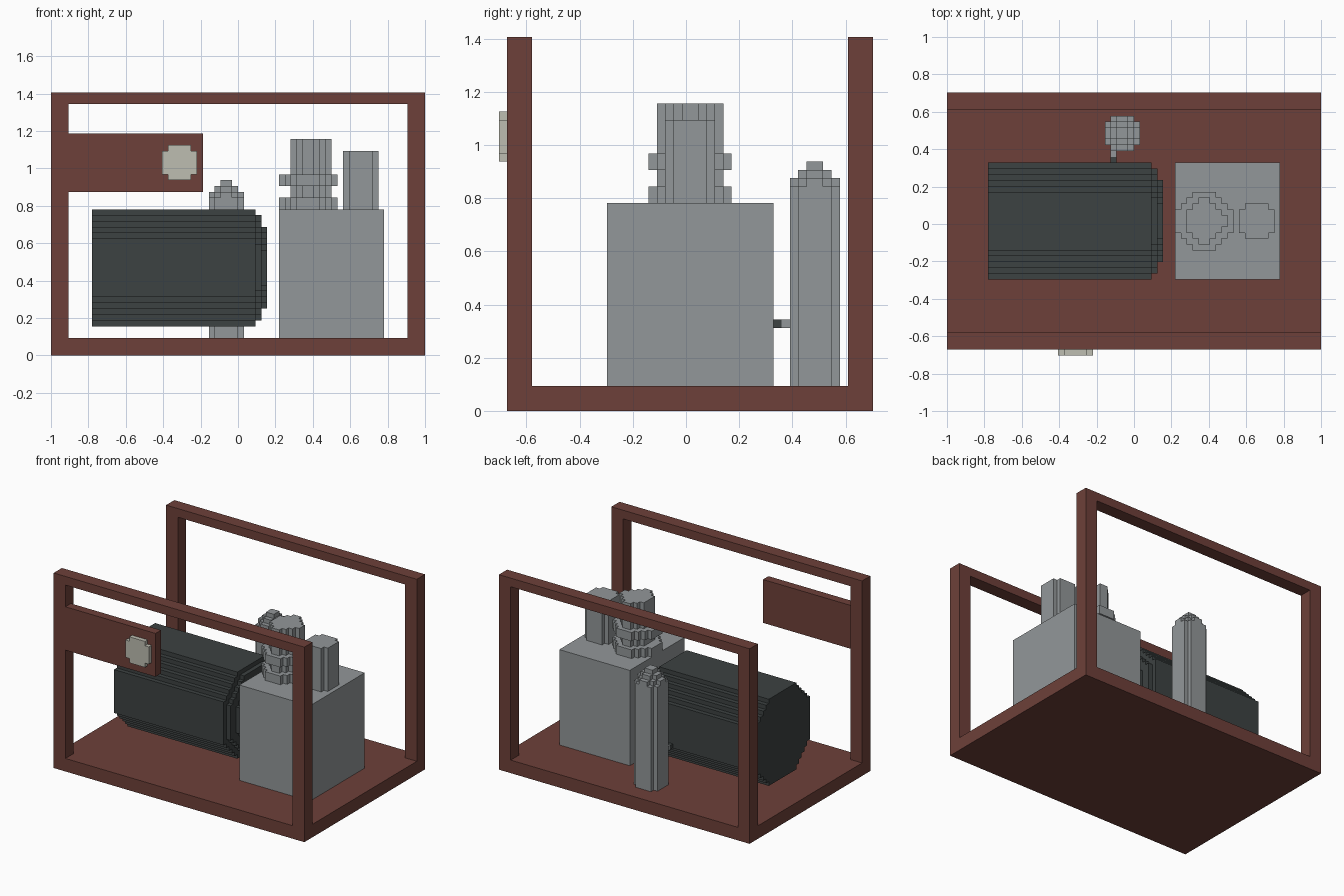
import bpy
import bmesh
from mathutils import Vector

cube = bpy.data.objects.get("Cube")
if cube:
    bpy.data.objects.remove(cube, do_unlink=True)

# Everything sits on a grid of small cubes, 64 x 45 x 45
UNIT = 2 / 64
ORIGIN = Vector((-32, -22.5, 0))


def material(name, rgb):
    m = bpy.data.materials.new(name)
    m.use_nodes = True
    colour = (*rgb, 1)
    m.diffuse_color = colour
    bsdf = next(n for n in m.node_tree.nodes if n.type == "BSDF_PRINCIPLED")
    bsdf.inputs["Base Color"].default_value = colour
    return m


BROWN = material("rust brown", (0.155, 0.051, 0.041))
GREY = material("steel grey", (0.29, 0.31, 0.32))
DARK = material("dark slate", (0.046, 0.054, 0.054))
CREAM = material("pale cream", (0.51, 0.51, 0.44))


def finish(name, bm, mat):
    bmesh.ops.recalc_face_normals(bm, faces=bm.faces)
    for v in bm.verts:
        v.co = (v.co + ORIGIN) * UNIT
    mesh = bpy.data.meshes.new(name)
    bm.to_mesh(mesh)
    bm.free()
    mesh.materials.append(mat)
    ob = bpy.data.objects.new(name, mesh)
    bpy.context.collection.objects.link(ob)
    return ob


def box(name, mat, x, y, z):
    bm = bmesh.new()
    bmesh.ops.create_cube(bm, size=1)
    for v in bm.verts:
        v.co = Vector([r[0] if c < 0 else r[1] for c, r in zip(v.co, (x, y, z))])
    return finish(name, bm, mat)


def stepped_outline(radius, limit, clip):
    """Octagon with staircase corners, optionally cut flat on the -x side."""
    quarter = []
    for k in range(radius):
        top = radius - k
        half = min(radius, limit - top + 1)
        quarter += [(half, top), (half, top - 1)]
    right = quarter + [(a, -b) for a, b in reversed(quarter)]
    left = [(max(-a, -clip), b) for a, b in reversed(right)]
    points = []
    for p in right + left:
        if not points or p != points[-1]:
            points.append(p)
    if points[0] == points[-1]:
        points.pop()
    return points


def stepped_prism(name, mat, axis, centre, span, radius, limit, clip=99):
    """Extrude the staircase octagon along an axis; centre gives the other two."""
    bm = bmesh.new()
    verts = []
    for a, b in stepped_outline(radius, limit, clip):
        co = [centre[0] + a, centre[1] + b]
        co.insert(axis, span[0])
        verts.append(bm.verts.new(co))
    face = bm.faces.new(verts)
    out = bmesh.ops.extrude_face_region(bm, geom=[face])
    move = Vector((0, 0, 0))
    move[axis] = span[1] - span[0]
    bmesh.ops.translate(
        bm, vec=move, verts=[g for g in out["geom"] if isinstance(g, bmesh.types.BMVert)])
    return finish(name, bm, mat)


X, Y, Z = range(3)

# Floor and the two open frames
box("floor", BROWN, (0, 64), (1, 45), (0, 3))
for side, depth in (("front", (1, 4)), ("back", (42, 45))):
    box(side + "_right_post", BROWN, (0, 3), depth, (3, 45))
    box(side + "_left_post", BROWN, (61, 64), depth, (3, 45))
    box(side + "_top_bar", BROWN, (3, 61), depth, (43, 45))

# Control panel with its round dial
box("control_panel", BROWN, (3, 26), (1, 3), (28, 38))
stepped_prism("dial", CREAM, Y, (22, 33), (0, 1), 3, 4)

# Lying tank with a domed end
for name, span, radius, limit in (
        ("tank_body", (7, 35), 10, 14),
        ("tank_end_ring", (35, 36), 9, 12),
        ("tank_end_cap", (36, 37), 7, 9)):
    stepped_prism(name, DARK, X, (23, 15), span, radius, limit)

# Machine block with a flanged chimney and a plain one
box("machine_block", GREY, (39, 57), (13, 33), (3, 25))
for name, span in (("lower_flange", (25, 27)), ("upper_flange", (29, 31))):
    stepped_prism(name, GREY, Z, (44, 23), span, 5, 6)
stepped_prism("chimney", GREY, Z, (44, 23), (25, 37), 4, 4, clip=3)
stepped_prism("short_chimney", GREY, Z, (53, 23), (25, 35), 3, 4)

# Standing gas bottle with a stepped dome
for name, span, radius, limit in (
        ("bottle_body", (3, 27), 3, 4),
        ("bottle_shoulder", (27, 28), 3, 3),
        ("bottle_neck", (28, 29), 2, 2),
        ("bottle_cap", (29, 30), 1, 1)):
    stepped_prism(name, GREY, Z, (30, 38), span, radius, limit)

# Pipe joining tank and bottle
box("pipe_tank_half", DARK, (28, 29), (33, 34), (10, 11))
box("pipe_bottle_half", GREY, (28, 29), (34, 36), (10, 11))
